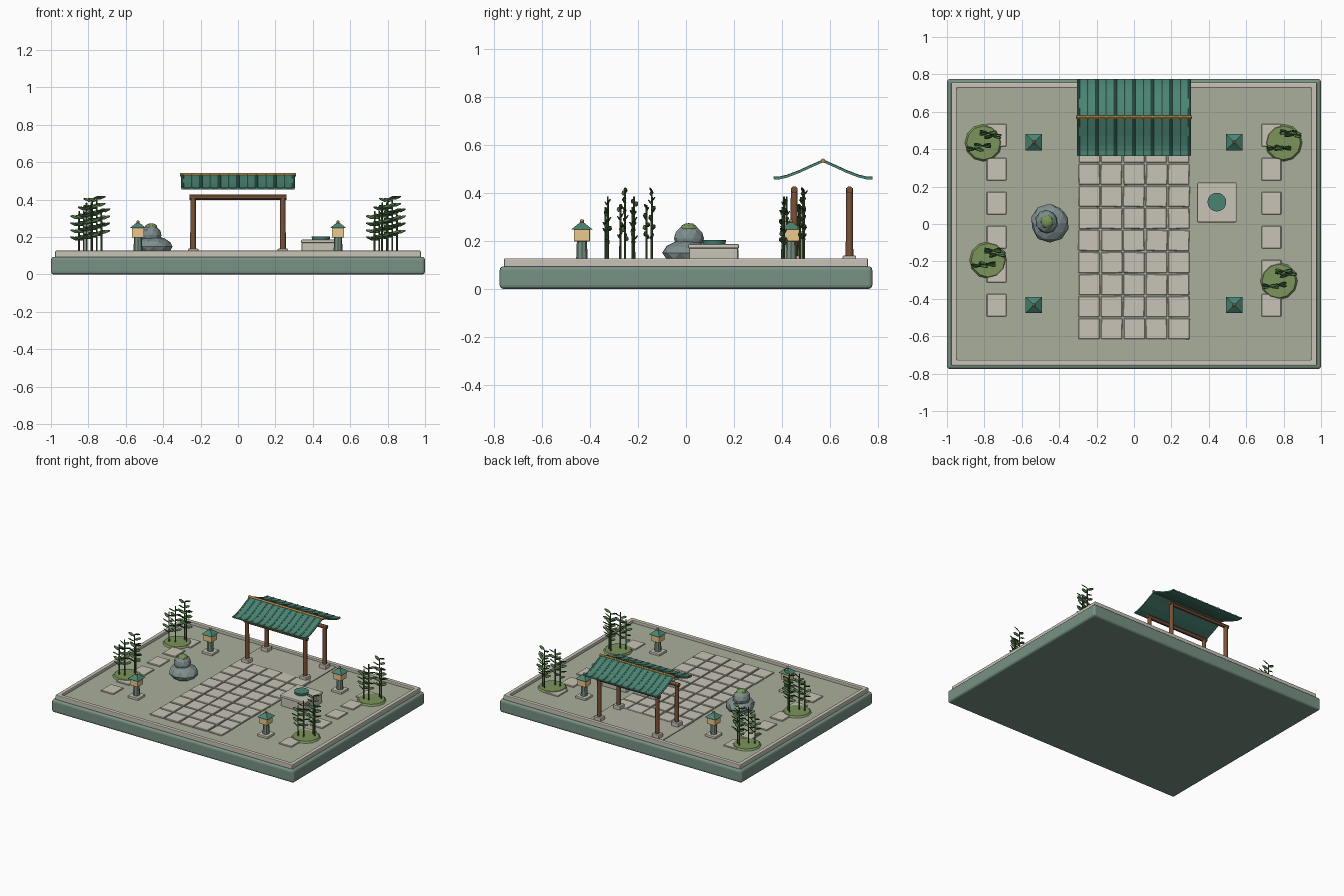
import bpy, bmesh, math, random
from mathutils import Matrix, Vector

if "Cube" in bpy.data.objects:
    bpy.data.objects.remove(bpy.data.objects["Cube"])
random.seed(4)

def mat(name, hexcol):
    m = bpy.data.materials.new(name)
    c = [int(hexcol[i:i + 2], 16) / 255 for i in (0, 2, 4)]
    m.diffuse_color = [*(((v + .055) / 1.055) ** 2.4 for v in c), 1]
    m.use_nodes = True
    m.node_tree.nodes["Principled BSDF"].inputs["Base Color"].default_value = m.diffuse_color
    return m

JADE = mat("jade_stone", "789284"); STONE = mat("pale_stone", "C8C4B6"); SAND = mat("sage_gravel", "A9AF9B")
PAVE = mat("gate_paving", "B2B0A2"); WOOD = mat("brown_wood", "7A5238"); TEAL = mat("teal_tile", "4A8473")
GOLD = mat("gold", "B98A45"); GLOW = mat("lamp_paper", "EBC88C"); ROCK = mat("grey_rock", "7F8E8E")
MOSS = mat("moss", "7B945A"); STALK = mat("bamboo_stalk", "4B6339"); LEAF = mat("bamboo_leaf", "4A7040")

def finish(name, bm, m, bevel=0, seg=2, smooth=False):
    me = bpy.data.meshes.new(name)
    bm.to_mesh(me); bm.free()
    ob = bpy.data.objects.new(name, me)
    bpy.context.collection.objects.link(ob)
    me.materials.append(m)
    if bevel:
        b = ob.modifiers.new("bevel", 'BEVEL')
        b.width, b.segments = bevel, seg
    if smooth:
        bpy.ops.object.select_all(action='DESELECT')
        bpy.context.view_layer.objects.active = ob
        ob.select_set(True)
        bpy.ops.object.shade_smooth_by_angle()
    return ob

def add_box(bm, x, y, z0, z1, w, d, rot=0):
    M = Matrix.Translation((x, y, (z0 + z1) / 2)) @ Matrix.Rotation(rot, 4, 'Z') @ Matrix.Diagonal((w, d, z1 - z0, 1))
    bmesh.ops.create_cube(bm, size=1, matrix=M)

def add_cone(bm, x, y, z0, z1, r0, r1, n=12, rot=0):
    M = Matrix.Translation((x, y, (z0 + z1) / 2)) @ Matrix.Rotation(rot, 4, 'Z')
    bmesh.ops.create_cone(bm, cap_ends=True, segments=n, radius1=r0, radius2=r1, depth=z1 - z0, matrix=M)

def add_rod_x(bm, x0, x1, y, z, r, n=12):
    M = Matrix.Translation(((x0 + x1) / 2, y, z)) @ Matrix.Rotation(math.pi / 2, 4, 'Y')
    bmesh.ops.create_cone(bm, cap_ends=True, segments=n, radius1=r, radius2=r, depth=x1 - x0, matrix=M)

def box(name, m, *a, bevel=0, seg=2):
    bm = bmesh.new(); add_box(bm, *a)
    return finish(name, bm, m, bevel, seg)

def cone(name, m, *a, **k):
    bm = bmesh.new(); add_cone(bm, *a, **k)
    return finish(name, bm, m, smooth=a[4] == a[5] or a[5] > .02)

# plinth, gravel bed and raised rim
box("plinth", JADE, 0, 0, 0, .094, 2, 1.55, bevel=.016, seg=3)
box("gravel_bed", SAND, 0, 0, .09, .106, 1.91, 1.47)
bm = bmesh.new()
loops = [[bm.verts.new((sx * w, sy * d, z)) for sx, sy in ((-1, -1), (1, -1), (1, 1), (-1, 1))]
         for w, d, z in ((.978, .757, .09), (.978, .757, .127), (.948, .727, .127), (.948, .727, .09))]
for i in range(4):
    for j in range(4):
        a, b = loops[i], loops[(i + 1) % 4]
        bm.faces.new((a[j], a[(j + 1) % 4], b[(j + 1) % 4], b[j]))
finish("rim", bm, STONE, .005)

# central paving and gate floor
box("gate_floor", PAVE, 0, .53, .1, .111, .6, .4)
bm = bmesh.new()
for i in range(5):
    for j in range(9):
        add_box(bm, -.24 + .12 * i + random.uniform(-.002, .002), -.56 + .118 * j, .1, .115 + random.uniform(-.001, .002),
                .113, .111, random.uniform(-.02, .02))
finish("paving_tiles", bm, STONE, .003, 1)

# stepping stones along both sides
bm = bmesh.new()
for s in (-1, 1):
    for j in range(6):
        add_box(bm, s * .735, .475 - .182 * j, .1, .114, .105, .12)
finish("stepping_stones", bm, STONE, .003, 1)

# gate posts, footings and beams
posts, feet, beams = bmesh.new(), bmesh.new(), bmesh.new()
for y in (.45, .68):
    for s in (-1, 1):
        add_cone(posts, s * .24, y, .12, .42, .016, .014)
        add_box(feet, s * .24, y, .1, .138, .056, .056)
    add_rod_x(beams, -.26, .26, y, .413, .014)
finish("gate_posts", posts, WOOD, smooth=True)
finish("gate_footings", feet, STONE, .004)
finish("gate_beams", beams, WOOD, smooth=True)

# curved tiled roof: thin sheet plus cover ribs following the same profile
profile = [(0, .531), (.05, .509), (.1, .486), (.15, .467), (.18, .460), (.205, .459)]
sheet, ribs = bmesh.new(), bmesh.new()
for s in (-1, 1):
    rows = [[sheet.verts.new((x, .57 + s * d, z)) for x in (-.303, .303)] for d, z in profile]
    for a, b in zip(rows, rows[1:]):
        sheet.faces.new((a[0], a[1], b[1], b[0])[::s])
    for k in range(13):
        x = -.297 + k * .0495
        arcs = [[ribs.verts.new((x + .009 * math.cos(t * math.pi / 4), .57 + s * d, z + .008 * math.sin(t * math.pi / 4)))
                 for t in range(5)] for d, z in profile]
        for a, b in zip(arcs, arcs[1:]):
            for t in range(4):
                ribs.faces.new((a[t], a[t + 1], b[t + 1], b[t])[::s])
        ribs.faces.new(arcs[-1])
bmesh.ops.remove_doubles(sheet, verts=sheet.verts, dist=.0001)
bmesh.ops.recalc_face_normals(sheet, faces=sheet.faces)
ob = finish("roof_sheet", sheet, TEAL)
so = ob.modifiers.new("thickness", 'SOLIDIFY'); so.thickness, so.offset = .008, 0
bmesh.ops.recalc_face_normals(ribs, faces=ribs.faces)
finish("roof_ribs", ribs, TEAL)
bm = bmesh.new(); add_rod_x(bm, -.31, .31, .57, .533, .009)
finish("roof_ridge", bm, GOLD, smooth=True)

# four stone lanterns
for x in (-.535, .535):
    for y in (-.433, .437):
        box("lantern_base", STONE, x, y, .1, .122, .085, .085, bevel=.004)
        cone("lantern_post", JADE, x, y, .12, .2, .024, .021, n=8)
        box("lantern_light", GLOW, x, y, .198, .252, .066, .066, bevel=.003)
        cone("lantern_roof", TEAL, x, y, .248, .276, .062, .012, n=4, rot=math.pi / 4)
        bm = bmesh.new()
        bmesh.ops.create_uvsphere(bm, u_segments=10, v_segments=6, radius=.009, matrix=Matrix.Translation((x, y, .281)))
        finish("lantern_finial", bm, GOLD, smooth=True)

# stacked rocks with a mossy cap
def rock(name, m, c, r, rough):
    bm = bmesh.new()
    bmesh.ops.create_icosphere(bm, subdivisions=2, radius=1)
    for v in bm.verts:
        v.co = Vector(a * b for a, b in zip(v.co * random.uniform(1 - rough, 1 + rough), r)) + Vector(c)
        v.co.z = max(v.co.z, .1)
    finish(name, bm, m)
rock("lower_rock", ROCK, (-.45, .005, .15), (.103, .1, .053), .05)
rock("upper_rock", ROCK, (-.467, .012, .21), (.06, .063, .055), .04)
rock("moss_cap", MOSS, (-.465, .012, .252), (.034, .036, .022), .03)

# water basin
box("basin", STONE, .443, .115, .1, .172, .205, .205, bevel=.008)
box("basin_top", STONE, .443, .115, .168, .186, .212, .212, bevel=.006)
cone("basin_water_bowl", TEAL, .443, .117, .182, .204, .046, .05, n=20)

# bamboo clumps on moss mounds
for cx, cy in ((-.805, .434), (-.78, -.193), (.8, .434), (.775, -.305)):
    cone("moss_mound", MOSS, cx, cy, .1, .118, .104, .09, n=12)
    stalks, leaves = bmesh.new(), bmesh.new()
    for k, (dx, dy, top) in enumerate(((-.045, -.035, .34), (-.005, -.02, .385), (.025, .05, .4), (.05, .035, .35))):
        x, y = cx + dx, cy + dy + random.uniform(-.008, .008)
        add_cone(stalks, x, y, .11, top, .0048, .004, n=8)
        z, side = .19 + .008 * k, 1
        while z < top:
            for s in (-1, 1):
                M = (Matrix.Translation((x, y, z + s * .006)) @ Matrix.Rotation(random.uniform(-.3, .3) + (math.pi if s < 0 else 0), 4, 'Z')
                     @ Matrix.Rotation(-.35, 4, 'Y') @ Matrix.Rotation(.8 * side, 4, 'X')
                     @ Matrix.Translation((.026, 0, 0)) @ Matrix.Diagonal((.028, .011, .004, 1)))
                bmesh.ops.create_icosphere(leaves, subdivisions=1, radius=1, matrix=M)
            z, side = z + .038, -side
    finish("bamboo_stalks", stalks, STALK, smooth=True)
    finish("bamboo_leaves", leaves, LEAF)
